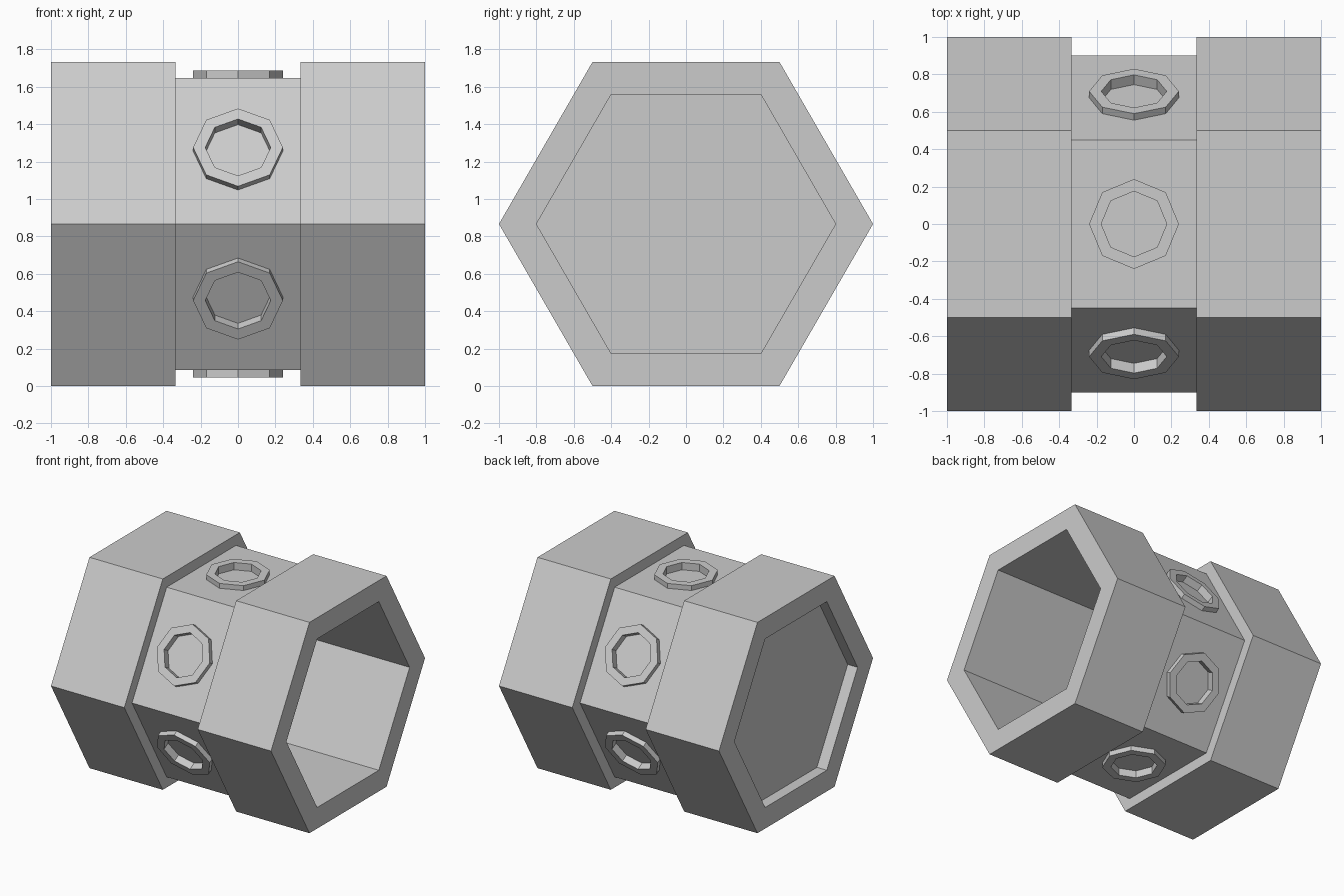
import bpy, bmesh
from math import sin, cos, pi, sqrt
from mathutils import Matrix, Vector

if "Cube" in bpy.data.objects:
    bpy.data.objects.remove(bpy.data.objects["Cube"])

MID_Z = sqrt(3) / 2            # height of the long axis
BAND_R = 0.9                   # corner radius of the narrow waist
COLLAR_OUT, COLLAR_IN = 0.24, 0.175


def frame(ex, ey, ez, origin):
    """Matrix from three axes and an origin."""
    m = Matrix((ex, ey, ez)).transposed().to_4x4()
    m.translation = origin
    return m


def lathe(name, profile, sides, matrix, caps):
    """Sweep (height, radius) points round local z; optional flat end caps."""
    bm = bmesh.new()
    rings = [[bm.verts.new(matrix @ Vector((r * cos(2 * pi * i / sides),
                                            r * sin(2 * pi * i / sides), h)))
              for i in range(sides)] for h, r in profile]
    for a, b in zip(rings, rings[1:]):
        for i in range(sides):
            j = (i + 1) % sides
            bm.faces.new((a[i], a[j], b[j], b[i]))
    if caps:
        bm.faces.new(rings[0][::-1])
        bm.faces.new(rings[-1])
    mesh = bpy.data.meshes.new(name)
    bm.to_mesh(mesh)
    bm.free()
    obj = bpy.data.objects.new(name, mesh)
    bpy.context.collection.objects.link(obj)
    return obj


X, Y, Z = Vector((1, 0, 0)), Vector((0, 1, 0)), Vector((0, 0, 1))

# Hexagonal body: shallow recess on the left, deep cup on the right
body = lathe("hexagonal_body", [
    (-0.91, 0.8), (-1, 0.8), (-1, 1), (-1 / 3, 1), (-1 / 3, BAND_R),
    (1 / 3, BAND_R), (1 / 3, 1), (1, 1), (1, 0.8), (-0.82, 0.8)],
    6, frame(Y, Z, X, Z * MID_Z), True)

# Octagonal collar and shallow bore on each waist face
for k in range(6):
    a = pi / 6 + k * pi / 3
    n = Vector((0, cos(a), sin(a)))
    m = frame(X, n.cross(X), n, Z * MID_Z + n * BAND_R * MID_Z)
    lathe(f"collar_{k + 1}", [(0, COLLAR_OUT), (0.04, COLLAR_OUT),
                              (0.04, COLLAR_IN), (0, COLLAR_IN)], 8, m, False)
    cutter = lathe(f"bore_cutter_{k + 1}", [(-0.02, COLLAR_IN), (0.1, COLLAR_IN)],
                   8, m, True)
    cutter.hide_render = True
    cutter.display_type = 'WIRE'
    mod = body.modifiers.new(f"bore_{k + 1}", 'BOOLEAN')
    mod.operation = 'DIFFERENCE'
    mod.solver = 'EXACT'
    mod.object = cutter

# Apply the bores and remove the cutters
bpy.context.view_layer.objects.active = body
for mod in list(body.modifiers):
    cutter = mod.object
    bpy.ops.object.modifier_apply(modifier=mod.name)
    bpy.data.objects.remove(cutter)
